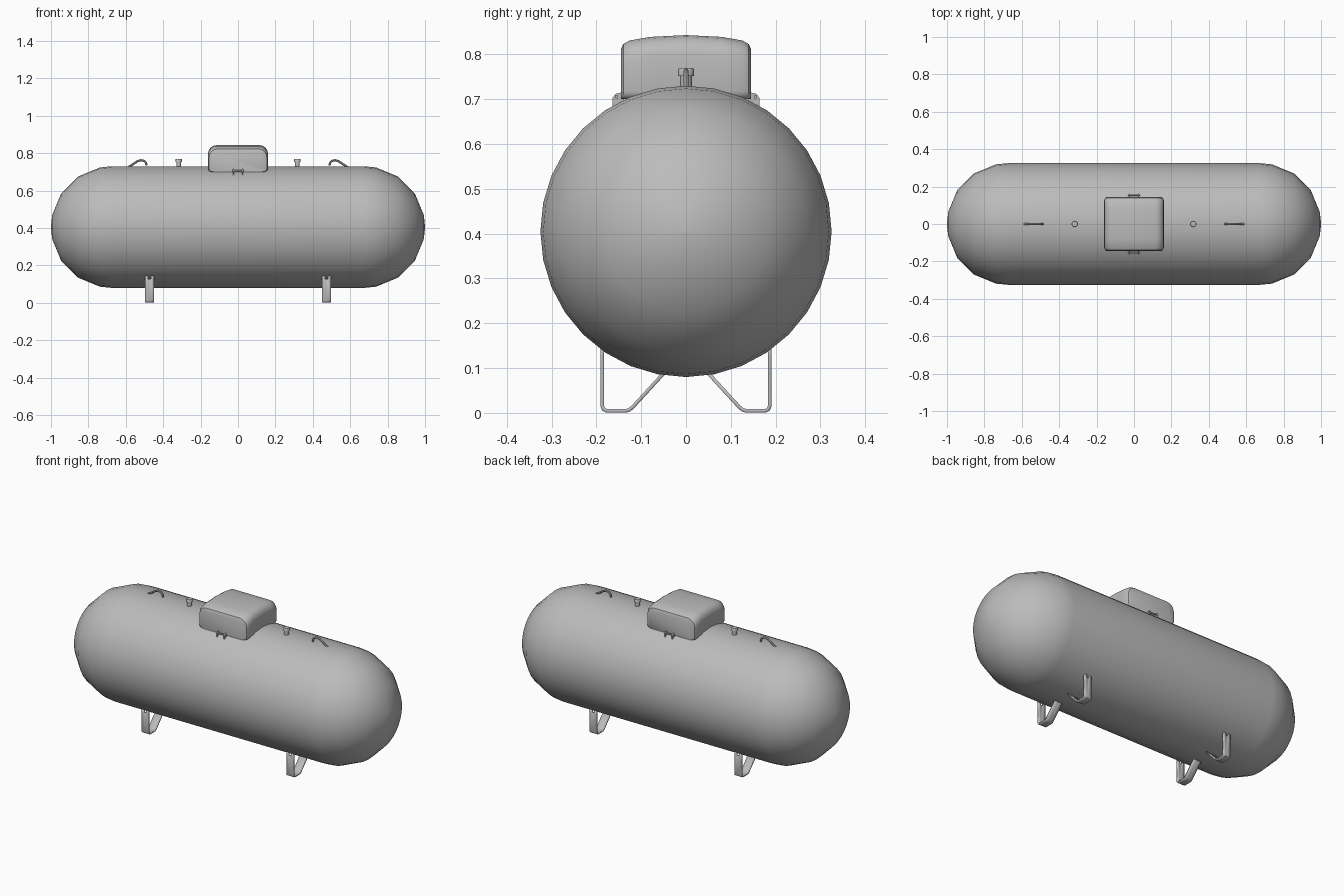
import bpy
import bmesh
from math import sin, cos, pi, radians
from mathutils import Vector

if "Cube" in bpy.data.objects:
    bpy.data.objects.remove(bpy.data.objects["Cube"], do_unlink=True)

GREY = (0.5, 0.5, 0.5, 1)
paint = bpy.data.materials.new("grey_paint")
paint.use_nodes = True
paint.diffuse_color = GREY
paint.node_tree.nodes["Principled BSDF"].inputs["Base Color"].default_value = GREY

R, AXIS_Z, STRAIGHT = 0.325, 0.405, 0.675


def finish(name, bm, smooth=40):
    bmesh.ops.recalc_face_normals(bm, faces=bm.faces)
    mesh = bpy.data.meshes.new(name)
    bm.to_mesh(mesh)
    bm.free()
    mesh.materials.append(paint)
    ob = bpy.data.objects.new(name, mesh)
    bpy.context.collection.objects.link(ob)
    bpy.ops.object.select_all(action='DESELECT')
    ob.select_set(True)
    bpy.context.view_layer.objects.active = ob
    bpy.ops.object.shade_smooth_by_angle(angle=radians(smooth))
    return ob


def loft(name, rings, smooth=40):
    """Skin a list of equal closed rings and cap both ends."""
    bm = bmesh.new()
    rows = [[bm.verts.new(p) for p in ring] for ring in rings]
    n = len(rows[0])
    for a, b in zip(rows, rows[1:]):
        for i in range(n):
            j = (i + 1) % n
            bm.faces.new((a[i], a[j], b[j], b[i]))
    bm.faces.new(rows[0])
    bm.faces.new(rows[-1])
    return finish(name, bm, smooth)


def circle(center, u, v, r, n):
    return [Vector(center) + r * (u * cos(2 * pi * i / n) + v * sin(2 * pi * i / n))
            for i in range(n)]


def box(name, lo, hi):
    bm = bmesh.new()
    bmesh.ops.create_cube(bm, size=1)
    for v in bm.verts:
        v.co = Vector([a + (b - a) * (c + 0.5) for a, b, c in zip(lo, hi, v.co)])
    return finish(name, bm)


X, Y, Z = Vector((1, 0, 0)), Vector((0, 1, 0)), Vector((0, 0, 1))

# Tank: cylinder with faceted round ends
half = [(STRAIGHT + R * cos(a), R * sin(a))
        for a in [radians(d) for d in (0.5, 11.25, 33.75, 56.25, 78.75, 90)]]
profile = [(-x, r) for x, r in half] + half[::-1]
loft("tank", [circle((x, 0, AXIS_Z), Y, Z, r, 32) for x, r in profile])


# Hood over the fittings: rounded sections with a crowned top
def hood_section(y, w, top, bottom=0.69):
    pts = []
    for sx, sz, r, start in ((1, 1, 0.045, 0), (-1, 1, 0.045, 90),
                             (-1, -1, 0.018, 180), (1, -1, 0.018, 270)):
        cx = sx * (w - r)
        cz = top - r if sz > 0 else bottom + r
        for k in range(5):
            a = radians(start + 22.5 * k)
            pts.append((cx + r * cos(a), y, cz + r * sin(a)))
    return pts


side = [(0.145, 0.145, 0.812), (0.140, 0.154, 0.823),
        (0.126, 0.160, 0.831), (0.08, 0.160, 0.839)]
sections = [(-y, w, t) for y, w, t in side] + [(0, 0.16, 0.843)] + side[::-1]
loft("hood", [hood_section(y, w, t, 0.70) for y, w, t in sections], 35)

# Hinge and latch on the hood's long edges
for s, part in ((-1, "latch"), (1, "hinge")):
    y = s * 0.155
    loft(part + "_bar", [circle((x, y, 0.705), Y, Z, 0.004, 8) for x in (-0.032, 0.032)])
    for x in (-0.024, 0.024):
        loft(part + "_bracket", [[(x + d, s * py, pz) for py, pz in
                                  ((0.14, 0.69), (0.164, 0.683), (0.164, 0.703),
                                   (0.157, 0.712), (0.14, 0.716))]
                                 for d in (-0.003, 0.003)])

for s, label in ((1, "left"), (-1, "right")):
    # Valve stub with a wider cap
    steps = [(0.72, 0.013), (0.752, 0.013), (0.752, 0.0175), (0.767, 0.0175), (0.77, 0.015)]
    loft(label + "_valve", [circle((s * 0.317, 0, z), X, Y, r, 12) for z, r in steps])

    # Lifting hook: bent rod
    path = [(0.585, 0.724), (0.565, 0.736), (0.535, 0.756), (0.515, 0.763),
            (0.498, 0.759), (0.487, 0.748), (0.484, 0.734)]
    path = [Vector((s * (x + 0.005), 0, z)) for x, z in path]
    rings = []
    for i, p in enumerate(path):
        t = (path[min(i + 1, len(path) - 1)] - path[max(i - 1, 0)]).normalized()
        rings.append(circle(p, Y, t.cross(Y), 0.006, 8))
    loft(label + "_lifting_hook", rings)

    # Legs: bent flat straps with a notch in the top end
    strap = [(0.187, 0.146), (0.187, 0.127), (0.187, 0.016), (0.184, 0.008), (0.177, 0.0045),
             (0.134, 0.0045), (0.126, 0.007), (0.118, 0.014), (0.05, 0.088)]
    for f, end in ((-1, "front"), (1, "back")):
        bm = bmesh.new()
        rows = [[bm.verts.new((s * 0.473 + dx, f * y, z))
                 for dx in (-0.024, -0.007, 0.007, 0.024)] for y, z in strap]
        for i, (a, b) in enumerate(zip(rows, rows[1:])):
            for k in range(3):
                if not (i == 0 and k == 1):
                    bm.faces.new((a[k], a[k + 1], b[k + 1], b[k]))
        leg = finish(label + "_" + end + "_leg", bm)
        mod = leg.modifiers.new("thickness", 'SOLIDIFY')
        mod.thickness = 0.008
        mod.offset = 0
        mod.use_even_offset = True
